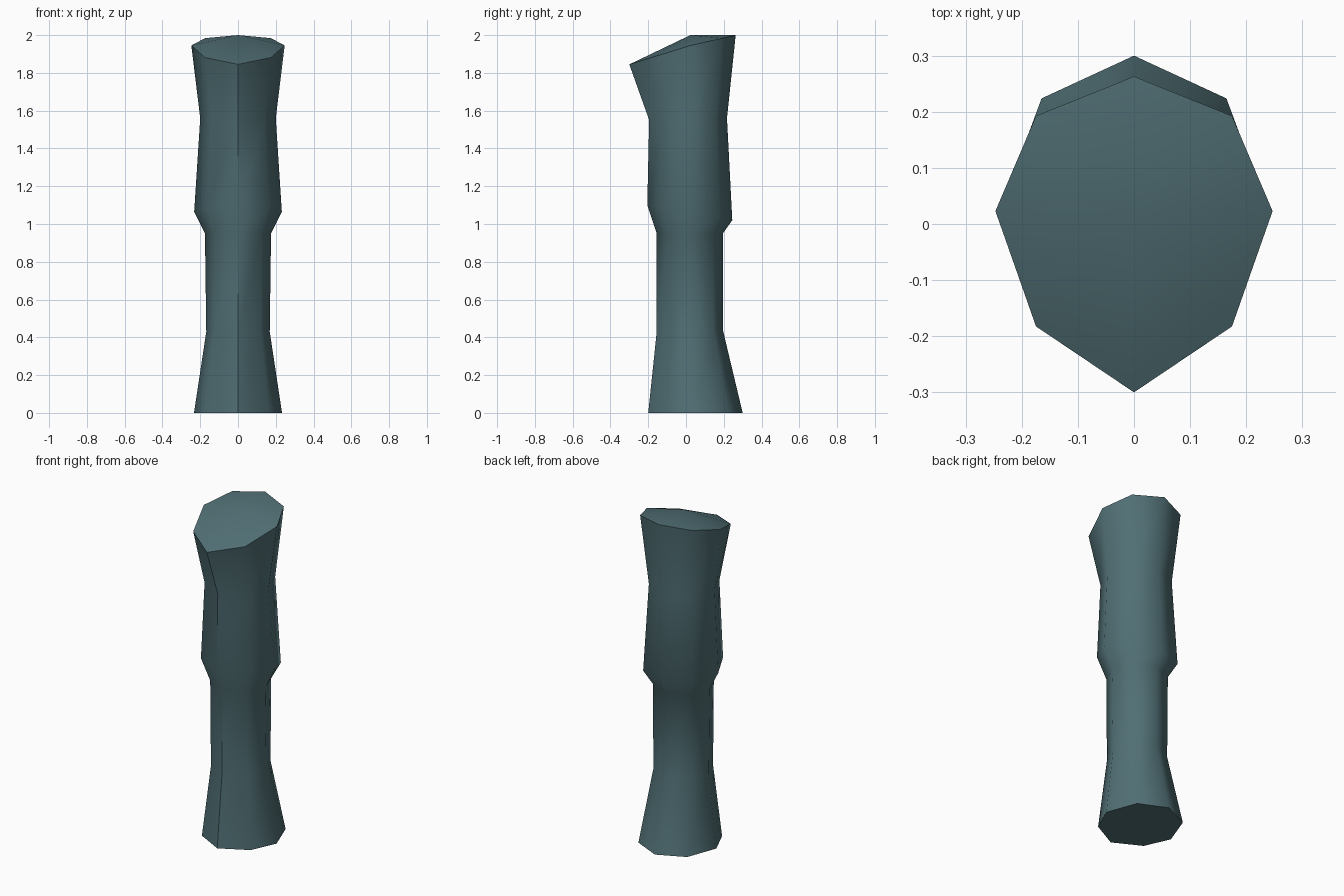
import bpy, bmesh, math

if "Cube" in bpy.data.objects:
    bpy.data.objects.remove(bpy.data.objects["Cube"])

# One flat colour for the whole column
mat = bpy.data.materials.new("slate teal")
mat.diffuse_color = (0.082, 0.16, 0.177, 1.0)
mat.use_nodes = True
mat.node_tree.nodes["Principled BSDF"].inputs["Base Color"].default_value = mat.diffuse_color

# Cross-sections, bottom to top:
# half width, front y, middle y, back y, front z, middle z, back z
SECTIONS = [
    (0.233, -0.20, 0.04, 0.30, 0.00, 0.00, 0.00),
    (0.168, -0.155, 0.02, 0.195, 0.43, 0.43, 0.44),
    (0.175, -0.155, 0.02, 0.195, 0.95, 0.95, 0.95),
    (0.232, -0.205, 0.02, 0.245, 1.10, 1.065, 1.02),
    (0.200, -0.195, 0.01, 0.217, 1.55, 1.56, 1.56),
    (0.247, -0.30, 0.023, 0.263, 1.845, 1.945, 2.00),
]


def add_ring(bm, half, yf, ym, yb, zf, zm, zb):
    """Eight-sided ring with different front and back depths and tilts."""
    ring = []
    for i in range(8):
        a = math.tau * i / 8
        t = math.sin(a)
        if t < 0:
            k = -t if t < -0.99 else -t * 0.9   # front is a little pointed
            y, z = ym + (yf - ym) * k, zm + (zf - zm) * k
        else:
            y, z = ym + (yb - ym) * t, zm + (zb - zm) * t
        ring.append(bm.verts.new((half * math.cos(a), y, z)))
    return ring


bm = bmesh.new()
rings = [add_ring(bm, *s) for s in SECTIONS]

# Side walls
for low, high in zip(rings, rings[1:]):
    for i in range(8):
        j = (i + 1) % 8
        bm.faces.new((low[i], low[j], high[j], high[i]))

# Flat base and slightly peaked, tilted top
bm.faces.new(reversed(rings[0]))
peak = bm.verts.new((0, 0.023, 2.0))
for i in range(8):
    bm.faces.new((rings[-1][i], rings[-1][(i + 1) % 8], peak))
bmesh.ops.recalc_face_normals(bm, faces=bm.faces)

mesh = bpy.data.meshes.new("column")
bm.to_mesh(mesh)
bm.free()
mesh.materials.append(mat)
column = bpy.data.objects.new("column", mesh)
bpy.context.collection.objects.link(column)

# Soft sides, crisp rims
bpy.context.view_layer.objects.active = column
column.select_set(True)
bpy.ops.object.shade_smooth_by_angle(angle=math.radians(50))
